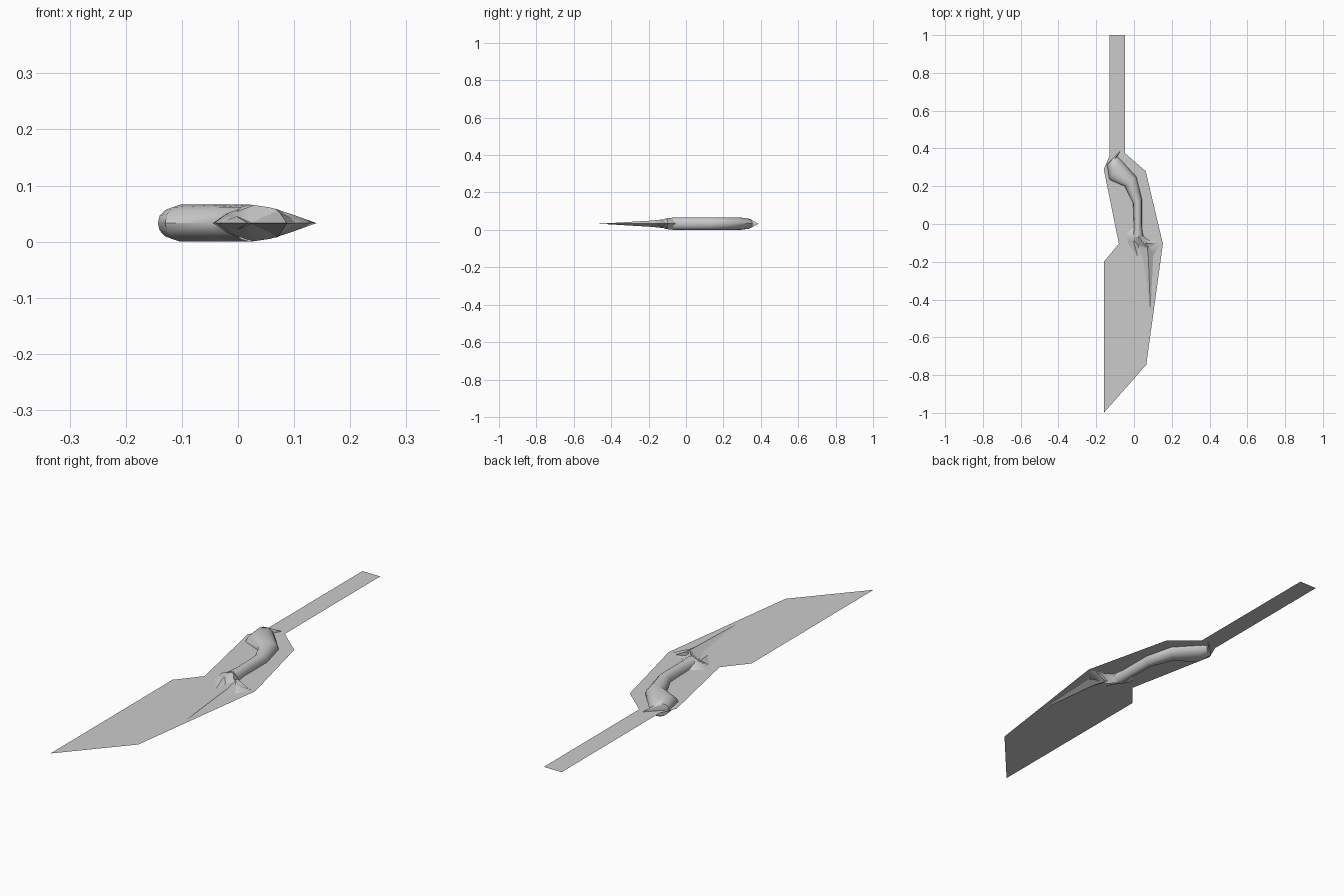
import bpy, bmesh, math
from mathutils import Vector

cube = bpy.data.objects.get("Cube")
if cube:
    bpy.data.objects.remove(cube)

MID = 0.033  # height of the flat sheet and of the dagger's mid plane

grey = bpy.data.materials.new("plain grey")
grey.use_nodes = True
grey.diffuse_color = (0.6, 0.6, 0.6, 1)
grey.node_tree.nodes["Principled BSDF"].inputs["Base Color"].default_value = (0.6, 0.6, 0.6, 1)


def finish(name, bm, angle=None):
    mesh = bpy.data.meshes.new(name)
    bm.to_mesh(mesh)
    bm.free()
    mesh.materials.append(grey)
    obj = bpy.data.objects.new(name, mesh)
    bpy.context.collection.objects.link(obj)
    if angle:
        bpy.ops.object.select_all(action="DESELECT")
        obj.select_set(True)
        bpy.context.view_layer.objects.active = obj
        bpy.ops.object.shade_smooth_by_angle(angle=math.radians(angle))
    return obj


def sheet(name, outline):
    """Thin flat sheet facing up."""
    bm = bmesh.new()
    face = bm.faces.new([bm.verts.new((x, y, MID)) for x, y in outline])
    face.normal_update()
    if face.normal.z < 0:
        face.normal_flip()
    bmesh.ops.triangulate(bm, faces=[face])
    return finish(name, bm)


def loft(name, sections, sides, angle):
    """Skin over upright rings; each is one edge, the other edge, half height."""
    bm = bmesh.new()
    rings = []
    for ax, ay, bx, by, h in sections:
        a, b = Vector((ax, ay, MID)), Vector((bx, by, MID))
        ring = []
        for i in range(sides):
            t = 2 * math.pi * i / sides
            p = (a + b) / 2 + (b - a) / 2 * math.cos(t)
            p.z += h * math.sin(t)
            ring.append(bm.verts.new(p))
        rings.append(ring)
    for r, s in zip(rings, rings[1:]):
        for i in range(sides):
            j = (i + 1) % sides
            bm.faces.new((r[i], r[j], s[j], s[i]))
    bm.faces.new(rings[0])
    bm.faces.new(rings[-1])
    bmesh.ops.remove_doubles(bm, verts=bm.verts, dist=0.0005)
    bmesh.ops.recalc_face_normals(bm, faces=bm.faces)
    return finish(name, bm, angle)


# Flat sheet around the dagger, and its long tail strip
sheet("flat_sheet", [(-0.13, 0.36), (-0.16, 0.29), (-0.08, -0.105), (-0.16, -0.20),
                     (-0.16, -1.0), (0.065, -0.745), (0.153, -0.105), (0.062, 0.28),
                     (-0.048, 0.375)])
sheet("tail_strip", [(-0.13, 0.36), (-0.048, 0.375), (-0.048, 1.0), (-0.13, 1.0)])

# Curved grip ending in a hooked pommel
loft("grip", [(-0.01, -0.07, 0.05, -0.07, 0.033),
              (0.0, -0.02, 0.042, -0.02, 0.033),
              (-0.005, 0.11, 0.042, 0.13, 0.033),
              (-0.05, 0.20, 0.012, 0.25, 0.033),
              (-0.13, 0.235, -0.075, 0.345, 0.033),
              (-0.143, 0.315, -0.09, 0.355, 0.027),
              (-0.072, 0.387, -0.072, 0.387, 0)], 12, 40)

# Cross guard with a short left arm and a pointed right arm
loft("guard", [(-0.045, -0.055, -0.045, -0.055, 0),
               (-0.03, -0.105, -0.01, -0.025, 0.017),
               (0.02, -0.115, 0.025, -0.015, 0.033),
               (0.06, -0.15, 0.055, -0.07, 0.028),
               (0.10, -0.17, 0.085, -0.09, 0.017),
               (0.14, -0.105, 0.14, -0.105, 0)], 4, 45)

# Small spur under the left arm
loft("spur", [(-0.035, -0.10, 0.03, -0.08, 0.012),
              (0.018, -0.17, 0.018, -0.17, 0)], 4, 30)

# Tapering blade
loft("blade", [(0.015, -0.10, 0.12, -0.10, 0.026),
               (0.05, -0.19, 0.102, -0.17, 0.017),
               (0.087, -0.465, 0.087, -0.465, 0)], 4, 30)
